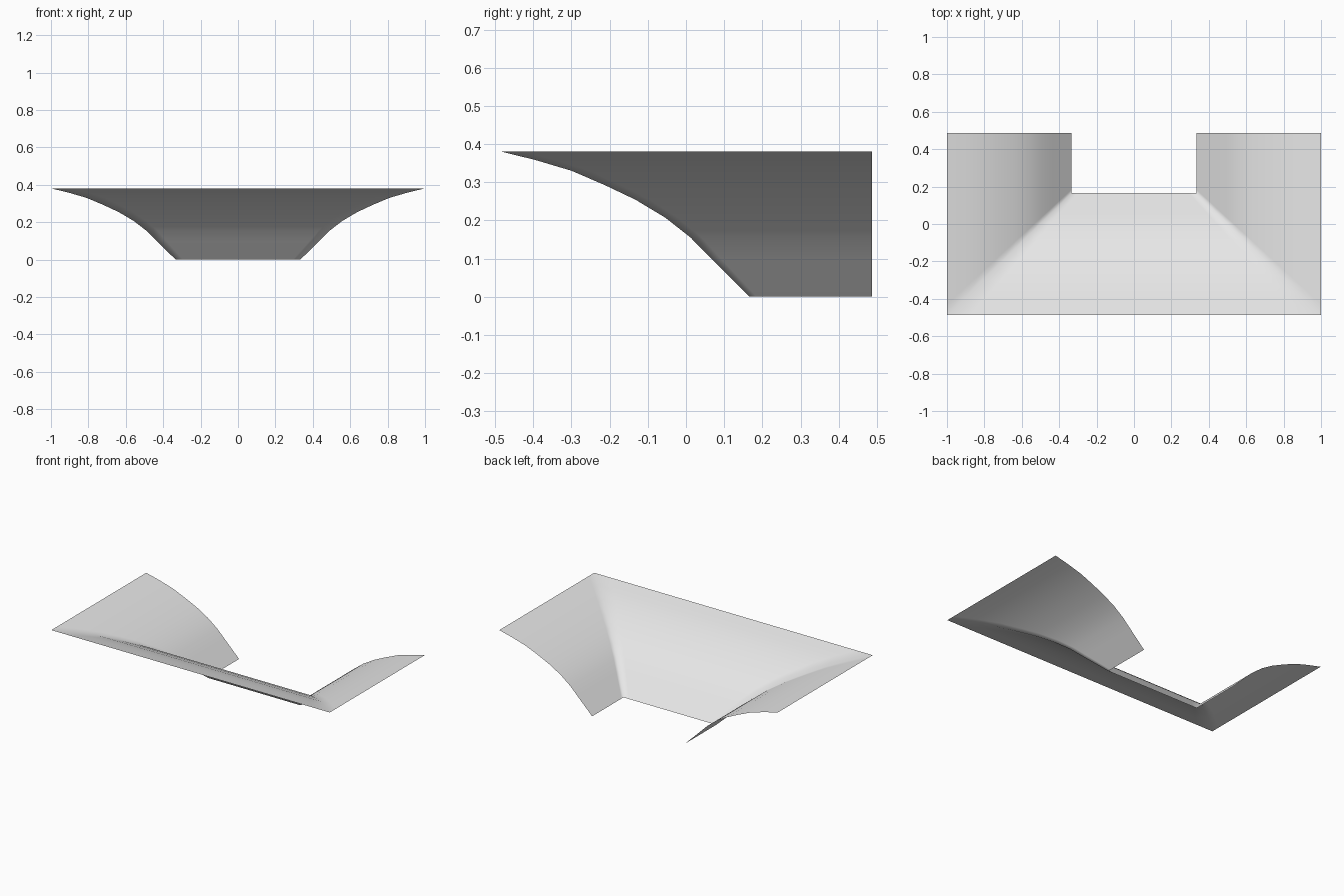
import bpy
import bmesh
from mathutils import Vector

cube = bpy.data.objects.get("Cube")
if cube:
    bpy.data.objects.remove(cube, do_unlink=True)

# Single plain colour
grey = bpy.data.materials.new("light_grey")
grey.use_nodes = True
colour = (0.8, 0.8, 0.8, 1)
grey.diffuse_color = colour
grey.node_tree.nodes["Principled BSDF"].inputs["Base Color"].default_value = colour

# Curved section: outward distance and height
PROFILE = [(0, 0), (0.10, 0.10), (0.154, 0.155), (0.22, 0.207), (0.298, 0.254),
           (0.38, 0.293), (0.466, 0.33), (0.56, 0.358), (0.653, 0.381)]
INNER_X, INNER_Y, BACK_Y = 0.333, 0.166, 0.487
STRETCH_X = 1.021
STEPS = (0, 0.06, 0.35, 0.65, 0.94)   # extra rows keep the mitres crisp


def contour(distance, height):
    """U-shaped line round the two wings and the front at one height."""
    x, y = INNER_X + distance * STRETCH_X, INNER_Y - distance
    corners = [Vector(p) for p in ((-x, BACK_Y, height), (-x, y, height),
                                   (x, y, height), (x, BACK_Y, height))]
    line = [a.lerp(b, t) for a, b in zip(corners, corners[1:]) for t in STEPS]
    return line + [corners[-1]]


# Mitred flared skirt: two side wings joined by a front panel
bm = bmesh.new()
rows = [[bm.verts.new(p) for p in contour(d, z)] for d, z in PROFILE]
for inner, outer in zip(rows, rows[1:]):
    for i in range(len(inner) - 1):
        bm.faces.new((inner[i], outer[i], outer[i + 1], inner[i + 1]))
for face in bm.faces:
    face.normal_update()
    if face.normal.z < 0:
        face.normal_flip()
    face.smooth = True

mesh = bpy.data.meshes.new("flared_skirt")
bm.to_mesh(mesh)
bm.free()
mesh.materials.append(grey)
skirt = bpy.data.objects.new("flared_skirt", mesh)
bpy.context.collection.objects.link(skirt)
